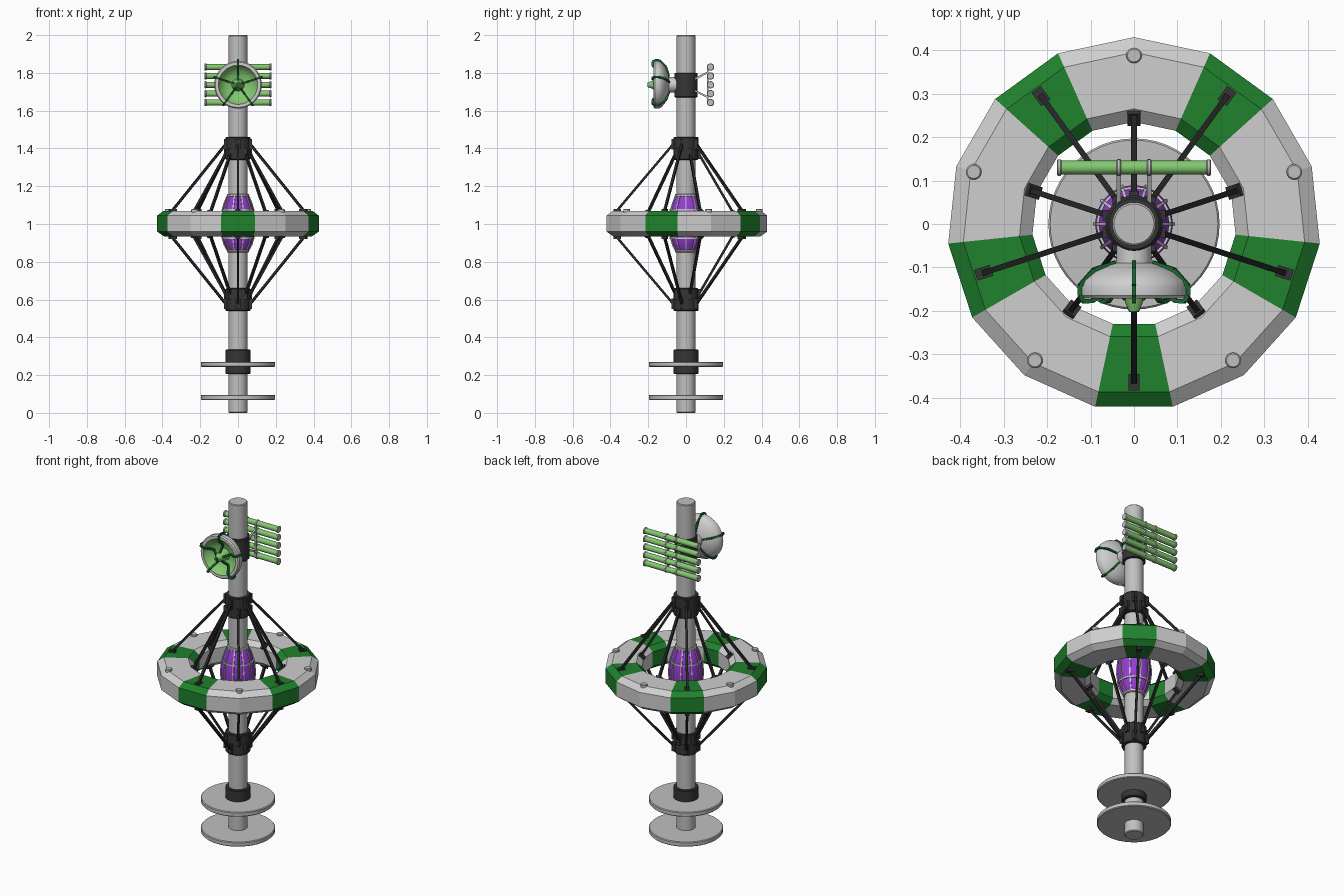
import bpy, bmesh
from math import radians, cos, sin, pi
from mathutils import Matrix, Vector

cube = bpy.data.objects.get("Cube")
if cube:
    bpy.data.objects.remove(cube, do_unlink=True)


def material(name, r, g, b):
    m = bpy.data.materials.new(name)
    m.use_nodes = True
    m.diffuse_color = (r, g, b, 1)
    for node in m.node_tree.nodes:
        if node.type == 'BSDF_PRINCIPLED':
            node.inputs["Base Color"].default_value = (r, g, b, 1)
            node.inputs["Roughness"].default_value = 0.6
    return m


PALE = material("pale grey", .62, .62, .62)
GREY = material("hull grey", .53, .53, .53)
GREEN = material("ring green", .014, .22, .026)
DARK_GREEN = material("dark green", .01, .14, .03)
LIME = material("light green", .23, .58, .16)
PURPLE = material("purple", .30, .045, .65)
CHARCOAL = material("charcoal", .035, .035, .035)
BLACK = material("strut black", .02, .02, .022)


def finish(name, bm, mats, smooth):
    bmesh.ops.recalc_face_normals(bm, faces=bm.faces)
    mesh = bpy.data.meshes.new(name)
    bm.to_mesh(mesh)
    bm.free()
    for m in mats:
        mesh.materials.append(m)
    if smooth:
        mesh.polygons.foreach_set("use_smooth", [True] * len(mesh.polygons))
        mesh.set_sharp_from_angle(angle=radians(35))
    ob = bpy.data.objects.new(name, mesh)
    bpy.context.scene.collection.objects.link(ob)
    return ob


def polar(r, deg, z):
    a = radians(deg)
    return Vector((r * cos(a), r * sin(a), z))


def lathe(name, profile, mats, n=32, phase=0, closed=False, rule=None,
          matrix=Matrix(), smooth=True):
    """Spin (radius, height) points about z; rule(segment, row) picks a colour."""
    bm = bmesh.new()
    cols = [[bm.verts.new(polar(r, phase + 360 * k / n, z)) for r, z in profile]
            for k in range(n)]
    rows = len(profile)
    for k in range(n):
        a, b = cols[k], cols[(k + 1) % n]
        for j in range(rows if closed else rows - 1):
            i = (j + 1) % rows
            f = bm.faces.new((a[j], b[j], b[i], a[i]))
            if rule:
                f.material_index = rule(k, j)
    bmesh.ops.remove_doubles(bm, verts=bm.verts, dist=1e-5)
    bmesh.ops.transform(bm, matrix=matrix, verts=bm.verts)
    return finish(name, bm, mats, smooth)


def drum(name, r, z0, z1, mat, n=32, bevel=0.004, matrix=Matrix()):
    return lathe(name, [(0, z0), (r - bevel, z0), (r, z0 + bevel), (r, z1 - bevel),
                        (r - bevel, z1), (0, z1)], [mat], n, matrix=matrix)


def bars(name, pieces, mat, matrix=Matrix()):
    """Boxes running from point to point, each (start, end, width, thickness)."""
    bm = bmesh.new()
    for p, q, w, t in pieces:
        p, q = Vector(p), Vector(q)
        d = q - p
        m = (Matrix.Translation((p + q) / 2) @ d.to_track_quat('Z', 'Y').to_matrix().to_4x4()
             @ Matrix.Diagonal((w, t, d.length, 1)))
        bmesh.ops.create_cube(bm, size=1, matrix=m)
    bmesh.ops.transform(bm, matrix=matrix, verts=bm.verts)
    return finish(name, bm, [mat], False)


def path_bars(points, w, t):
    return [(a, b, w, t) for a, b in zip(points, points[1:])]


# Central mast, base plates and collars
drum("mast", .05, 0, 2, GREY)
drum("lower_plate", .197, .068, .095, GREY, 48)
drum("upper_plate", .197, .243, .27, GREY, 48)
drum("base_collar", .066, .205, .335, CHARCOAL)
drum("equipment_collar", .062, 1.67, 1.80, CHARCOAL)

# Habitat ring with every third segment green
lathe("habitat_ring",
      [(.235, .96), (.265, .935), (.395, .935), (.43, .96),
       (.43, 1.045), (.395, 1.07), (.265, 1.07), (.235, 1.045)],
      [PALE, GREEN], 15, 90, True, lambda k, j: int(k % 3 == 1), smooth=False)
for k in range(5):
    drum("ring_hatch_%d" % (k + 1), .018, 1.04, 1.08, GREY, 16, .003,
         Matrix.Translation(polar(.388, 90 + 72 * k, 0)))

# Collars and struts, mirrored above and below the ring
mirror = Matrix.Translation((0, 0, 2)) @ Matrix.Diagonal((1, 1, -1, 1))
for side, flip in (("upper", Matrix()), ("lower", mirror)):
    drum(side + "_strut_collar", .066, 1.34, 1.46, CHARCOAL, matrix=flip)
    struts, pads, lugs = [], [], []
    for k in range(5):
        outer, inner = -90 + 72 * k, 90 + 72 * k
        struts.append((polar(.066, outer, 1.425), polar(.362, outer, 1.075), .013, .013))
        struts.append((polar(.066, inner, 1.375), polar(.248, inner, 1.062), .013, .013))
        pads.append((polar(.345, outer, 1.073), polar(.383, outer, 1.073), .026, .012))
        pads.append((polar(.23, inner, 1.046), polar(.258, inner, 1.07), .03, .014))
        lugs.append((polar(.064, outer, 1.395), polar(.064, outer, 1.45), .024, .024))
        lugs.append((polar(.064, inner, 1.345), polar(.064, inner, 1.40), .024, .024))
    bars(side + "_struts", struts, BLACK, flip)
    bars(side + "_strut_pads", pads, CHARCOAL, flip)
    bars(side + "_strut_lugs", lugs, CHARCOAL, flip)

# Purple reactor core in a pale cage
barrel = [(.056, .86), (.072, .89), (.084, .93), (.09, .98),
          (.09, 1.02), (.084, 1.07), (.072, 1.11), (.056, 1.15)]
lathe("reactor_core", [(0, .86)] + barrel + [(0, 1.15)], [PURPLE], 20)
cage = []
for k in range(10):
    cage += path_bars([polar(r + .001, 36 * k, z) for r, z in barrel], .007, .007)
bars("core_cage_ribs", cage, PALE)
for name, z in (("lower", .925), ("upper", 1.075)):
    lathe(name + "_cage_band", [(.076, z - .004), (.087, z - .004),
                                (.087, z + .004), (.076, z + .004)],
          [PALE], 20, closed=True)
for name, z in (("lower", .85), ("upper", 1.145)):
    drum(name + "_core_cap", .059, z, z + .015, PALE)

# Dish facing the front
face_front = Matrix.Translation((0, 0, 1.737)) @ Matrix.Rotation(pi / 2, 4, 'X')
lathe("dish", [(0, .05), (.04, .05), (.04, .09), (.055, .093), (.095, .11), (.12, .13),
               (.126, .145), (.126, .165), (.12, .172), (.104, .172),
               (.09, .145), (.06, .125), (0, .118)],
      [PALE, LIME], 32, rule=lambda k, j: int(j >= 9), matrix=face_front)
lathe("dish_feed", [(0, .115), (.034, .12), (.026, .165), (.013, .2), (0, .2)],
      [LIME], 16, matrix=face_front)
lathe("dish_feed_tip", [(0, .196), (.011, .196), (.011, .203), (0, .203)],
      [DARK_GREEN], 12, matrix=face_front)
rib = [(.02, .172), (.06, .14), (.1, .177), (.124, .178), (.131, .165),
       (.131, .142), (.097, .105), (.045, .089)]
ribs = []
for k in range(5):
    ribs += path_bars([polar(r, 90 + 72 * k, z) for r, z in rib], .01, .01)
bars("dish_ribs", ribs, DARK_GREEN, face_front)

# Rack of five tubes at the back
arms = []
for x in (-.035, .035):
    arms += [((x, .045, 1.767), (x, .12, 1.805), .01, .01),
             ((x, .045, 1.707), (x, .12, 1.669), .01, .01),
             ((x, .115, 1.645), (x, .115, 1.829), .01, .01)]
bars("rack_arms", arms, GREY)
for k in range(5):
    along = Matrix.Translation((0, .13, 1.737 + (k - 2) * .047)) @ Matrix.Rotation(pi / 2, 4, 'Y')
    label = "_%d" % (k + 1)
    drum("rack_tube" + label, .016, -.17, .17, LIME, 16, .002, along)
    for side, s in (("right", -1), ("left", 1)):
        drum(side + "_tube_cap" + label, .019, s * .172 - .005, s * .172 + .005,
             GREY, 16, .002, along)
        drum(side + "_tube_clip" + label, .0195, s * .035 - .005, s * .035 + .005,
             GREY, 16, .002, along)
